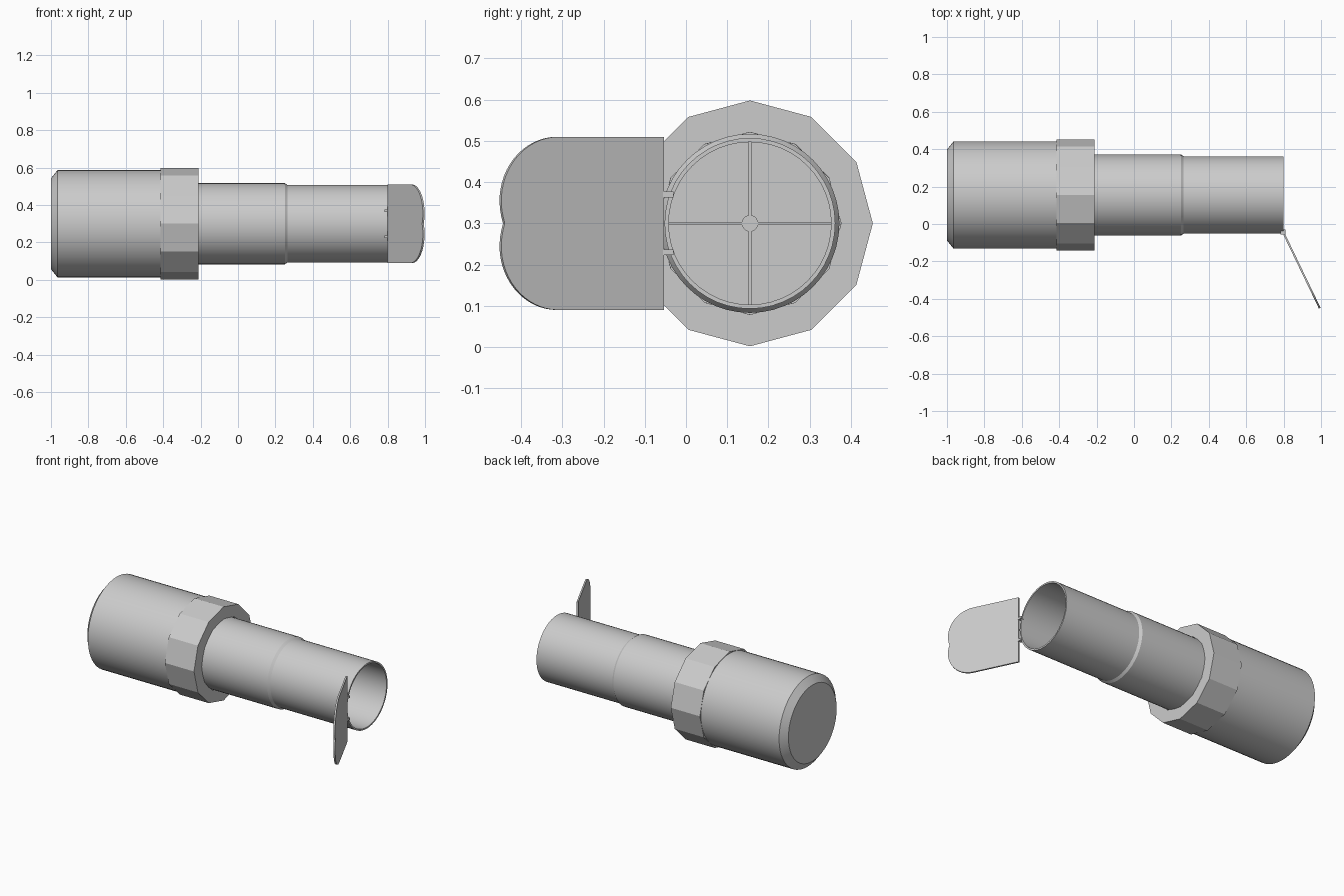
import bpy, bmesh, math
from mathutils import Vector, Matrix

if "Cube" in bpy.data.objects:
    bpy.data.objects.remove(bpy.data.objects["Cube"], do_unlink=True)

AXIS_Y, AXIS_Z = 0.155, 0.30

grey = bpy.data.materials.new("light_grey")
grey.use_nodes = True
colour = (0.6, 0.6, 0.6, 1)
grey.diffuse_color = colour
grey.node_tree.nodes["Principled BSDF"].inputs["Base Color"].default_value = colour


def finish(name, bm, smooth=False):
    bmesh.ops.remove_doubles(bm, verts=bm.verts, dist=1e-5)
    bmesh.ops.recalc_face_normals(bm, faces=bm.faces)
    mesh = bpy.data.meshes.new(name)
    bm.to_mesh(mesh)
    bm.free()
    mesh.materials.append(grey)
    obj = bpy.data.objects.new(name, mesh)
    bpy.context.collection.objects.link(obj)
    if smooth:
        bpy.ops.object.select_all(action='DESELECT')
        obj.select_set(True)
        bpy.context.view_layer.objects.active = obj
        bpy.ops.object.shade_smooth_by_angle(angle=math.radians(25))
    return obj


def lathe(name, profile, sides, smooth):
    """Turn (x, radius) points around the barrel axis."""
    bm = bmesh.new()
    verts = [bm.verts.new((x, AXIS_Y, AXIS_Z + r)) for x, r in profile]
    edges = [bm.edges.new(pair) for pair in zip(verts, verts[1:])]
    bmesh.ops.spin(bm, geom=verts + edges, cent=(0, AXIS_Y, AXIS_Z),
                   axis=(1, 0, 0), angle=math.tau, steps=sides)
    return finish(name, bm, smooth)


def box(name, centre, size):
    bm = bmesh.new()
    matrix = Matrix.Translation(centre) @ Matrix.Diagonal((*size, 1))
    bmesh.ops.create_cube(bm, size=1, matrix=matrix)
    return finish(name, bm)


# Large rear housing with a chamfered end
lathe("rear_housing", [(-1, 0), (-1, 0.243), (-0.965, 0.287),
                       (-0.26, 0.287), (-0.26, 0)], 48, True)

# Twelve-sided grip ring
lathe("grip_ring", [(-0.415, 0.22), (-0.415, 0.298), (-0.21, 0.298),
                    (-0.21, 0.221), (-0.415, 0.22)], 12, False)

# Stepped hollow barrel, closed deep inside
lathe("front_barrel", [(-0.3, 0), (-0.3, 0.217), (0.25, 0.217), (0.265, 0.207),
                       (0.8, 0.207), (0.8, 0.197), (-0.2, 0.197), (-0.2, 0)],
      48, True)

# Crosshair inside the barrel
box("crosshair_vertical", (-0.19, AXIS_Y, AXIS_Z), (0.007, 0.007, 0.394))
box("crosshair_horizontal", (-0.19, AXIS_Y, AXIS_Z), (0.007, 0.394, 0.007))
lathe("crosshair_centre", [(-0.2, 0.02), (-0.183, 0.02), (-0.183, 0)], 20, True)

# Open cover flap with two rounded lobes
hinge = Vector((0.803, -0.055, AXIS_Z))
along = Vector((0.19, -0.395, 0))
length = along.length
along.normalize()
across = Vector((-along.y, along.x, 0))
radius, offset, steps = 0.155, 0.055, 18
upper = []
for i in range(steps + 1):
    a = math.radians(90 - 110 * i / steps)
    upper.append((length - radius + radius * math.cos(a),
                  offset + radius * math.sin(a)))
upper[-1] = (upper[-1][0], 0)
outline = [(0, offset + radius)] + upper
outline += [(s, -h) for s, h in reversed(outline[:-1])]
bm = bmesh.new()
face = bm.faces.new([bm.verts.new(hinge + along * s + Vector((0, 0, h)) - across * 0.005)
                     for s, h in outline])
solid = bmesh.ops.extrude_face_region(bm, geom=[face], use_keep_orig=True)
bmesh.ops.translate(bm, vec=across * 0.01,
                    verts=[v for v in solid["geom"] if isinstance(v, bmesh.types.BMVert)])
finish("cover_flap", bm)

# Hinge tabs joining the flap to the barrel rim
for side, name in ((1, "upper"), (-1, "lower")):
    box(name + "_hinge_tab", (0.797, -0.043, AXIS_Z + side * 0.07), (0.025, 0.026, 0.014))
